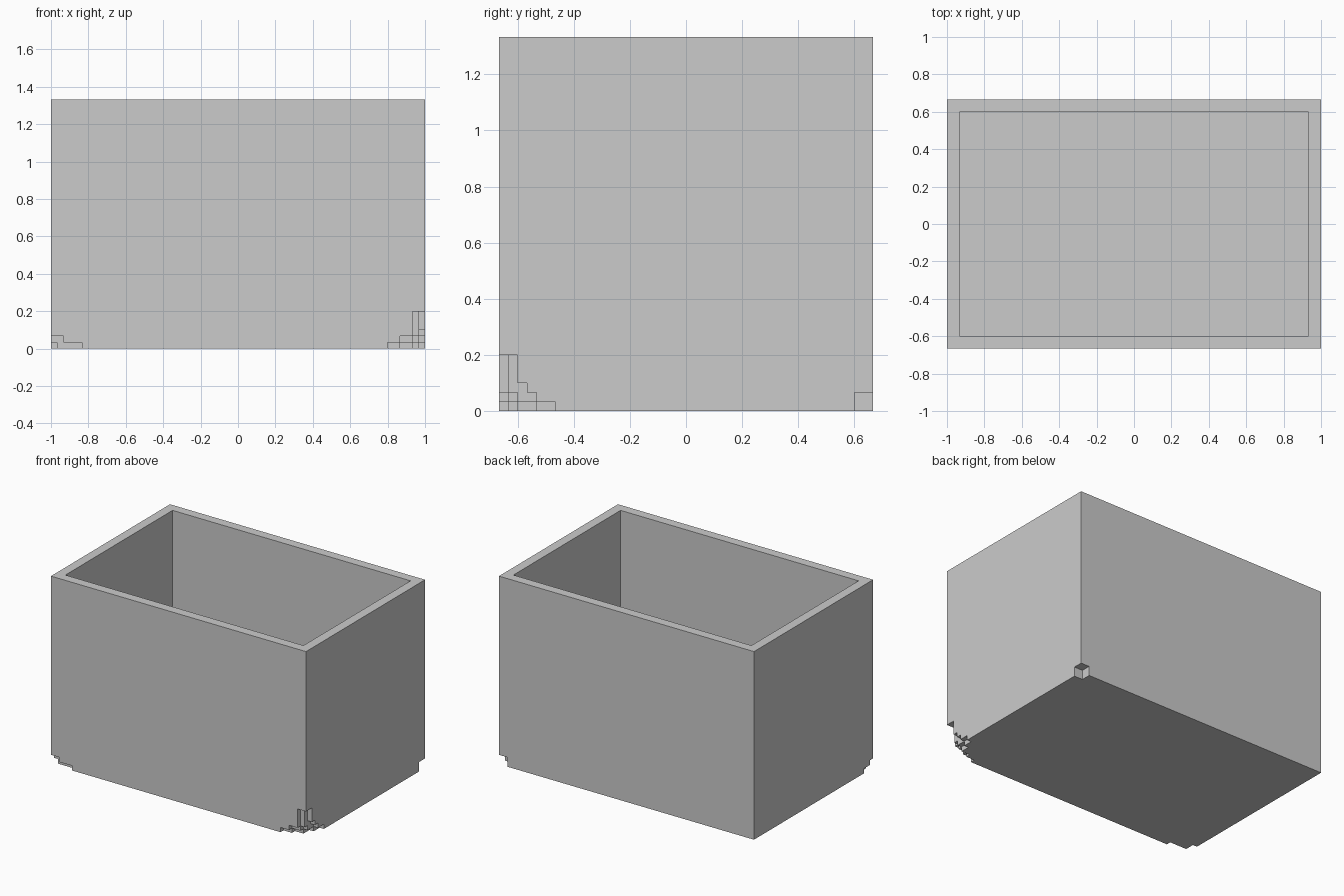
import bpy
from mathutils import Vector

if "Cube" in bpy.data.objects:
    bpy.data.objects.remove(bpy.data.objects["Cube"])

U = 1 / 30                      # chip grid unit
W, D, H = 1.0, 2 / 3, 4 / 3     # half width, half depth, height
WALL = 2 * U


def box(name, lo, hi):
    lo, hi = Vector(lo), Vector(hi)
    bpy.ops.mesh.primitive_cube_add(size=1, location=(lo + hi) / 2)
    ob = bpy.context.object
    ob.name = name
    ob.scale = hi - lo
    bpy.ops.object.transform_apply(location=True, rotation=True, scale=True)
    return ob


def cut(target, cutter):
    mod = target.modifiers.new(cutter.name, 'BOOLEAN')
    mod.operation = 'DIFFERENCE'
    mod.solver = 'EXACT'
    mod.object = cutter
    cutter.hide_render = True
    bpy.context.view_layer.objects.active = target
    bpy.ops.object.modifier_apply(modifier=mod.name)
    bpy.data.objects.remove(cutter)


def chip(target, sx, sy, steps):
    # remove stepped blocks (x, y, z counts) from one bottom corner
    m = 0.1
    for nx, ny, nz in steps:
        xs = sorted((sx * (W - nx * U), sx * (W + m)))
        ys = sorted((sy * (D - ny * U), sy * (D + m)))
        cut(target, box("chip_cutter", (xs[0], ys[0], -m), (xs[1], ys[1], nz * U)))


# open-topped bin
bin_body = box("open_bin", (-W, -D, 0), (W, D, H))
cut(bin_body, box("cavity_cutter", (-W + WALL, -D + WALL, WALL),
                  (W - WALL, D - WALL, H + 0.2)))

# worn corners: front right, front left, back right
chip(bin_body, 1, -1, [(2, 1, 6), (1, 2, 6), (1, 3, 3), (4, 1, 2), (1, 4, 2),
                       (2, 2, 2), (6, 1, 1), (1, 6, 1), (4, 2, 1), (2, 4, 1)])
chip(bin_body, -1, -1, [(2, 1, 2), (5, 1, 1), (1, 3, 1)])
chip(bin_body, 1, 1, [(2, 2, 2)])
